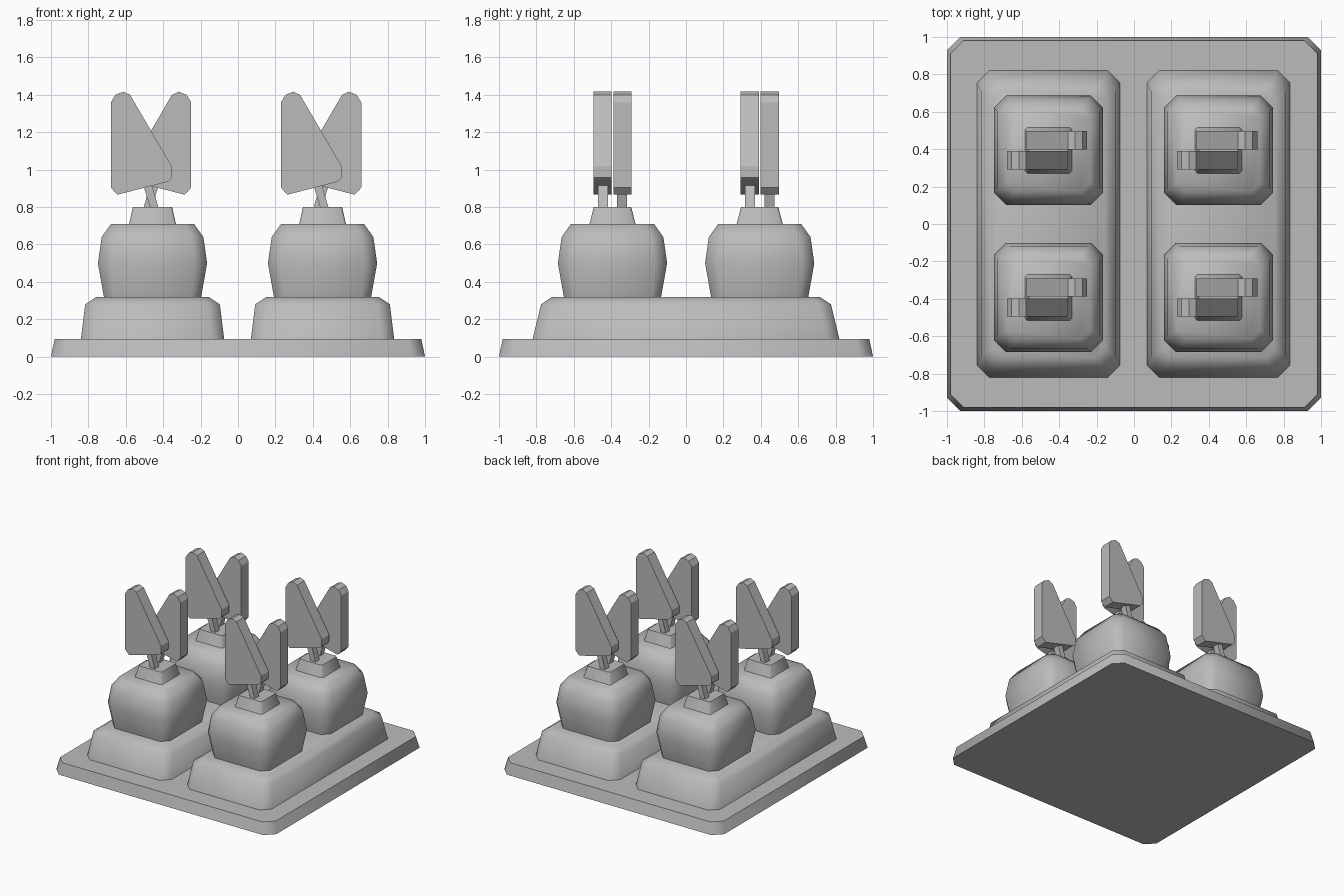
import bpy
import math

cube = bpy.data.objects.get("Cube")
if cube:
    bpy.data.objects.remove(cube, do_unlink=True)

grey = bpy.data.materials.new("plain grey")
grey.use_nodes = True
grey.diffuse_color = (0.5, 0.5, 0.5, 1)
grey.node_tree.nodes["Principled BSDF"].inputs["Base Color"].default_value = (0.5, 0.5, 0.5, 1)


def loft(name, rings, angle):
    """Mesh through a stack of equal-length rings, capped at both ends."""
    n = len(rings[0])
    verts = [p for ring in rings for p in ring]
    faces = [tuple(reversed(range(n))), tuple(range(len(verts) - n, len(verts)))]
    for k in range(len(rings) - 1):
        a = k * n
        for i in range(n):
            j = (i + 1) % n
            faces.append((a + i, a + j, a + n + j, a + n + i))
    mesh = bpy.data.meshes.new(name)
    mesh.from_pydata(verts, [], faces)
    mesh.materials.append(grey)
    mesh.shade_smooth()
    mesh.set_sharp_from_angle(angle=math.radians(angle))
    return mesh


def block(name, layers):
    """Chamfered rectangular block; each layer is (z, half x, half y, chamfer)."""
    rings = []
    for z, x, y, c in layers:
        rings.append([(x, c - y, z), (x, y - c, z), (x - c, y, z), (c - x, y, z),
                      (-x, y - c, z), (-x, c - y, z), (c - x, -y, z), (x - c, -y, z)])
    return loft(name, rings, 50)


def slab(name, outline, y0, y1):
    """Counter-clockwise x-z outline extruded along y."""
    return loft(name, [[(x, y, z) for x, z in outline] for y in (y0, y1)], 30)


def place(name, mesh, x=0, y=0, turn=0):
    obj = bpy.data.objects.new(name, mesh)
    obj.location = (x, y, 0)
    obj.rotation_euler.z = turn
    bpy.context.collection.objects.link(obj)


# Shared meshes
base = block("base_plate", [(0, 1.0, 1.0, 0.07), (0.095, 0.98, 0.98, 0.07)])
plinth = block("plinth", [(0.095, 0.383, 0.82, 0.065), (0.28, 0.36, 0.775, 0.065),
                          (0.32, 0.30, 0.715, 0.05)])
pot = block("pot", [(0.32, 0.26, 0.26, 0.055), (0.50, 0.292, 0.292, 0.065),
                    (0.64, 0.272, 0.272, 0.065), (0.71, 0.222, 0.222, 0.05)])
collar = block("collar", [(0.71, 0.125, 0.123, 0.012), (0.80, 0.105, 0.10, 0.012)])

# Pointed leaf and its leaning stem; the rear pair is the same turned half round
leaf = slab("leaf", [(-0.215, 0.904), (-0.18, 0.866), (0.09, 0.936), (0.112, 0.957),
                     (0.112, 1.016), (-0.112, 1.40), (-0.149, 1.417), (-0.19, 1.40),
                     (-0.215, 1.36)][::-1], -0.005, -0.102)
stem = slab("stem", [(-0.002, 0.79), (0.042, 0.79), (0.004, 0.92), (-0.042, 0.92)][::-1],
            -0.025, -0.078)

place("base_plate", base)
for side, x in (("right", -0.457), ("left", 0.452)):
    place(f"{side}_plinth", plinth, x)
    for row, y in (("front", -0.393), ("back", 0.394)):
        where = f"{row}_{side}"
        place(f"{where}_pot", pot, x, y)
        place(f"{where}_collar", collar, x, y)
        for half, turn in (("front", 0), ("rear", math.pi)):
            place(f"{where}_{half}_leaf", leaf, x - 0.008, y, turn)
            place(f"{where}_{half}_stem", stem, x - 0.008, y, turn)
